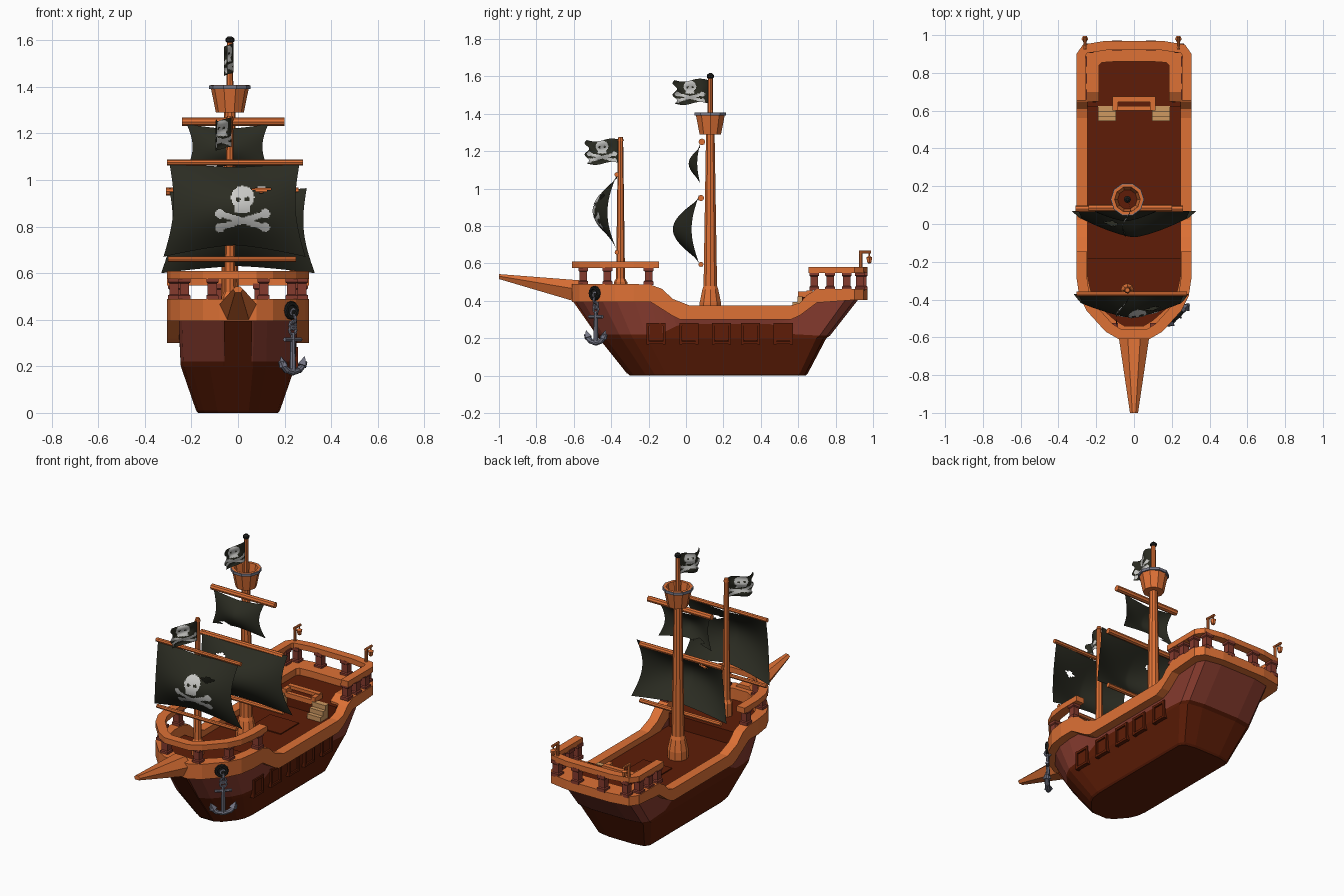
import bpy, bmesh
from math import sin, cos, pi
from mathutils import Vector

cube = bpy.data.objects.get("Cube")
if cube:
    bpy.data.objects.remove(cube)


def material(name, rgb):
    m = bpy.data.materials.new(name)
    m.use_nodes = True
    m.diffuse_color = (*rgb, 1)
    m.node_tree.nodes["Principled BSDF"].inputs["Base Color"].default_value = (*rgb, 1)
    return m


ORANGE = material("orange wood", (.73, .165, .036))
DARK = material("dark wood", (.112, .012, .002))
RED = material("red wood", (.235, .043, .027))
CLOTH = material("sail cloth", (.024, .025, .016))
BONE = material("bone white", (.6, .6, .58))
BLACK = material("black iron", (.012, .012, .011))
SLATE = material("slate metal", (.18, .185, .24))
TAN = material("pale wood", (.62, .32, .12))


def build(name, verts, faces, mats, index=None, smooth=False):
    me = bpy.data.meshes.new(name)
    me.from_pydata([tuple(v) for v in verts], [], faces)
    for m in mats:
        me.materials.append(m)
    if index:
        me.polygons.foreach_set("material_index", index)
    bm = bmesh.new()
    bm.from_mesh(me)
    bmesh.ops.delete(bm, geom=[v for v in bm.verts if not v.link_faces], context='VERTS')
    bmesh.ops.recalc_face_normals(bm, faces=bm.faces)
    for f in bm.faces:
        f.smooth = smooth
    bm.to_mesh(me)
    bm.free()
    ob = bpy.data.objects.new(name, me)
    bpy.context.scene.collection.objects.link(ob)


def loft(name, rings, mat, caps=(True, True), closed=False):
    n, k = len(rings[0]), len(rings)
    faces = []
    for r in range(k if closed else k - 1):
        a, b = r * n, (r + 1) % k * n
        faces += [(a + i, a + (i + 1) % n, b + (i + 1) % n, b + i) for i in range(n)]
    if not closed and caps[0]:
        faces.append(tuple(range(n)))
    if not closed and caps[1]:
        faces.append(tuple(range((k - 1) * n, k * n)))
    build(name, [p for r in rings for p in r], faces, [mat])


def circle(c, axis, r, n=8):
    q = Vector(axis).to_track_quat('Z', 'Y')
    return [Vector(c) + q @ Vector((r * cos(2 * pi * i / n), r * sin(2 * pi * i / n), 0)) for i in range(n)]


def rod(name, p, q, r0, mat, r1=None, n=8):
    axis = Vector(q) - Vector(p)
    loft(name, [circle(p, axis, r0, n), circle(q, axis, r0 if r1 is None else r1, n)], mat)


def turned(name, x, y, profile, mat, n=10):
    loft(name, [circle((x, y, z), (0, 0, 1), r, n) for r, z in profile], mat)


def box(name, x0, x1, y0, y1, z0, z1, mat):
    loft(name, [[(x0, y0, z), (x1, y0, z), (x1, y1, z), (x0, y1, z)] for z in (z0, z1)], mat)


def torus(name, c, axis, R, r, mat, n=12):
    q = Vector(axis).to_track_quat('Z', 'Y')
    rings = []
    for i in range(n):
        d = Vector((cos(2 * pi * i / n), sin(2 * pi * i / n), 0))
        rings.append([Vector(c) + q @ (d * (R + r * cos(a * pi / 3)) + Vector((0, 0, r * sin(a * pi / 3))))
                      for a in range(6)])
    loft(name, rings, mat, closed=True)


def interp(table, y):
    if y <= table[0][0]:
        return table[0][1]
    for (a, za), (b, zb) in zip(table, table[1:]):
        if y <= b:
            return za + (zb - za) * (y - a) / (b - a)
    return table[-1][1]


# Plan stations from bow to stern: outer x, y, inner x, y
stations = [(.08, -.61, .05, -.54), (.15, -.57, .1, -.51), (.25, -.46, .19, -.43), (.29, -.38, .23, -.35)]
stations += [(.305, y, .245, y) for y in (-.28, -.19, -.13, -.07, -.03, .02, .56, .61, .645)]
stations += [(.305, y, .185, y) for y in (.65, .7)]
stations += [(.305, .9, .185, .84), (.27, .95, .17, .855), (.15, .97, .1, .86)]
outline = stations + [(-a, b, -c, d) for a, b, c, d in reversed(stations)]


def top(y):
    return interp([(-.2, .49), (-.13, .465), (-.07, .41), (.02, .375), (.56, .375), (.61, .39), (.645, .43), (.7, .463)], y)


def under(y):
    return interp([(-.19, .395), (-.04, .3), (.58, .3), (.72, .405)], y)


# Hull
def level(width, y0, y1, z):
    return [(a * width, y0 + (b + .61) / 1.58 * (y1 - y0), z(b)) for a, b, _, _ in outline]


bottom = level(.59, -.31, .65, lambda y: .01)
keel = level(.56, -.3, .64, lambda y: 0)
knuckle = level(.805, -.46, .75, lambda y: .2)
band = level(.81, -.475, .77, lambda y: .22 + .6 * (.395 - under(y)))
sheer = level(.835, -.6, .935, lambda y: under(y) + .02)
loft("lower_hull", [keel, bottom, knuckle, band], DARK, (True, False))
loft("upper_hull", [band, sheer], RED, (False, False))
loft("gunwale", [[(a, b, under(b)), (a, b, top(b)), (c, d, top(b)), (c, d, under(b))] for a, b, c, d in outline],
     ORANGE, closed=True)

# Dark stem down the bow
loft("stem", [[(-w, y, z), (w, y, z), (w, y + .03, z), (-w, y + .03, z)]
              for w, y, z in ((.046, -.316, .012), (.058, -.466, .2), (.06, -.606, .4))], DARK)

# Decks
DECK = .338
box("main_deck", -.25, .25, -.2, .64, DECK - .015, DECK, DARK)
box("quarter_deck", -.2, .2, .62, .87, .405, .42, DARK)
box("aft_bulkhead", -.245, .245, .62, .645, DECK - .01, .42, DARK)
box("fore_bulkhead", -.245, .245, -.2, -.18, DECK - .01, .42, DARK)
fore = [(c, d) for _, _, c, d in outline if d < -.18]
loft("fore_deck", [[(x, y, z) for x, y in fore] for z in (.4, .42)], DARK)
box("hatch", -.1, .1, .28, .46, DECK, DECK + .006, DARK)

# Bowsprit
section = [(.085, .46), (.035, .51), (-.035, .51), (-.085, .46), (-.05, .39), (.05, .39)]
loft("bowsprit", [[(x, -.57, z) for x, z in section],
                  [(x * .25, -1, .53 + (z - .45) * .22) for x, z in section]], ORANGE)


# Railings with posts
def railing(name, path, z0, z1, w, cy):
    path = path + [(-x, y) for x, y in reversed(path)]
    rings = []
    for i, p in enumerate(path):
        a, b = Vector(path[max(i - 1, 0)]), Vector(path[min(i + 1, len(path) - 1)])
        n = Vector((a.y - b.y, b.x - a.x)).normalized()
        p = Vector(p)
        if n.dot(Vector((0, cy)) - p) < 0:
            n = -n
        q = p + n * w
        rings.append([(*p, z0), (*p, z1), (*q, z1), (*q, z0)])
    loft(name, rings, ORANGE)


def post(x, y, z0, z1):
    h = z1 - z0
    loft("rail_post", [[(x + sx * r, y + sy * r, z0 + t * h) for sx, sy in ((-1, -1), (1, -1), (1, 1), (-1, 1))]
                       for r, t in ((.026, 0), (.026, .2), (.02, .25), (.02, .75), (.026, .8), (.026, 1))], RED)


railing("bow_railing", [(.305, -.145), (.305, -.28)] + [s[:2] for s in reversed(stations[:4])], .575, .61, .055, -.2)
railing("stern_railing", [(.305, .655)] + [s[:2] for s in stations if s[1] > .69], .548, .582, .05, .75)
for s in (1, -1):
    for x, y in ((.11, -.55), (.23, -.42), (.275, -.2)):
        post(s * x, y, .485, .58)
    for x, y in ((.275, .685), (.275, .77), (.275, .86), (.24, .93), (.09, .945)):
        post(s * x, y, .455, .555)

# Stairs and low balustrade on the aft bulkhead
for s in (1, -1):
    for i in range(3):
        z = DECK + i * .028
        box("stair_step", s * .143 - .047, s * .143 + .047, .545 + i * .025, .626, z, z + .029, TAN)
    box("balustrade_post", s * .1 - .014, s * .1 + .014, .6, .675, .41, .45, ORANGE)
box("balustrade_rail", -.11, .11, .645, .675, .435, .455, ORANGE)
box("balustrade_sill", -.09, .09, .6, .625, .4, .43, ORANGE)

# Gun ports on the left side
for y in (-.16, .015, .19, .345, .52):
    box("port_lid", .225, .25, y - .035, y + .035, .185, .265, DARK)
    for d in (-.044, .044):
        box("port_side", .225, .258, y + d - .007, y + d + .007, .168, .282, DARK)
        box("port_edge", .225, .258, y - .05, y + .05, .225 + d * 1.1 - .007, .225 + d * 1.1 + .007, DARK)

# Masts and crow's nest
MX, MY, FY = -.035, .13, -.35
turned("main_mast", MX, MY, [(.06, DECK), (.06, .39), (.045, .46), (.038, .48), (.024, 1.3)], ORANGE)
turned("top_mast", MX, MY, [(.016, 1.28), (.013, 1.59)], ORANGE, 8)
turned("mast_ball", MX, MY, [(.008, 1.585), (.019, 1.595), (.019, 1.607), (.008, 1.617)], BLACK, 8)
turned("crows_nest", MX, MY, [(.06, 1.29), (.084, 1.407), (.068, 1.407), (.052, 1.31)], ORANGE)
turned("nest_floor", MX, MY, [(.052, 1.312), (.052, 1.318)], DARK)
loft("nest_band", [circle((MX, MY, z), (0, 0, 1), r, 10) for r, z in
                   ((.089, 1.39), (.089, 1.406), (.08, 1.406), (.08, 1.39))], SLATE, closed=True)
turned("fore_mast", MX, FY, [(.036, .41), (.036, .5), (.024, .52), (.014, 1.26)], ORANGE, 8)
turned("fore_mast_cap", MX, FY, [(.018, 1.255), (.012, 1.275)], ORANGE, 8)
for x0, x1, y, z, r in ((-.24, .2, .085, 1.25, .018), (-.31, .26, .08, .95, .017), (-.3, .26, .08, .595, .014),
                        (-.305, .28, FY - .02, 1.075, .013), (-.3, .25, FY - .02, .66, .012)):
    rod("yard", (x0, y, z), (x1, y, z), r, ORANGE)


# Painted skull and crossed bones, as a rule on local coordinates
def emblem(a, b):
    a = abs(a)
    eye = (a - .18) ** 2 + (b - .38) ** 2 < .008
    head = (a / .45) ** 2 + ((b - .45) / .45) ** 2 < 1 or (a < .3 and -.14 < b < .2)
    bones = a < .9 and abs(abs(b + .45) - .3 * a) < .12
    knob = (a - .88) ** 2 + (abs(b + .45) - .27) ** 2 < .035
    return (head and not eye) or bones or knob


def sheet(name, f, nu, nv, mats, skip=None, mark=None):
    verts = [f(i / nu, j / nv) for j in range(nv + 1) for i in range(nu + 1)]
    faces, index = [], []
    for j in range(nv):
        for i in range(nu):
            c = f((i + .5) / nu, (j + .5) / nv)
            if skip and skip(c):
                continue
            k = j * (nu + 1) + i
            faces.append((k, k + 1, k + nu + 2, k + nu + 1))
            index.append(int(bool(mark and mark(c))))
    build(name, verts, faces, mats, index, True)


# Sails, each with a torn hole; returns the surface for painting
def sail(name, cx, y0, z0, z1, wb, wt, edge, mid, arch, hx, hz):
    def f(u, v):
        u = 2 * u - 1
        w = wb + (wt - wb) * v - .03 * sin(pi * v)
        full = 1 - abs(u) ** 1.4
        z = z0 + (z1 - z0) * v + full * (arch * (1 - v) - .02 * v)
        return Vector((cx + u * w, y0 - sin(pi * v) * (edge + (mid - edge) * full) - .02 * full * (1 - v), z))
    sheet(name, f, 64, 48, [CLOTH], lambda c: abs(c.x - hx) / .04 + abs(c.z - hz) / .016 < 1)
    return f


fore_sail = sail("fore_sail", -.015, FY - .02, .67, 1.075, .305, .28, .05, .115, .05, .1, .96)
sail("main_sail", 0, .07, .6, .965, .33, .295, .04, .13, .03, -.12, .88)
sail("upper_sail", -.045, .075, 1.03, 1.24, .185, .175, .015, .05, .03, -.13, 1.06)
sheet("sail_emblem", lambda u, v: fore_sail(u, v) - Vector((0, .004, 0)), 96, 72, [BONE],
      lambda c: not emblem((c.x - .02) / .11, (c.z - .875) / .11))


# Flags with a ragged fly end
def flag(name, y0, z0, h, length, tilt):
    def f(u, v):
        rag = .012 * sin(v * 4 * pi) * u
        return Vector((MX + tilt * u + .018 * sin(2 * pi * u), y0 - length * u + rag,
                       z0 + h * v + .008 * sin(2 * pi * u)))
    cy, cz = y0 - length * .55, z0 + h * .5
    sheet(name, f, 48, 36, [CLOTH, BONE], None, lambda c: emblem((c.y - cy) / .076, (c.z - cz) / .066))


flag("main_flag", MY - .01, 1.455, .125, .18, -.01)
flag("fore_flag", FY, 1.135, .125, .18, -.055)

# Stern lanterns
for x in (-.26, .235):
    rod("lantern_post", (x, .935, .57), (x, .935, .665), .009, ORANGE)
    rod("lantern_arm", (x, .925, .66), (x, .99, .66), .008, ORANGE)
    turned("lantern", x, .98, [(.004, .655), (.004, .64), (.018, .632), (.012, .605), (.006, .6)], ORANGE, 6)

# Anchor, its chain and the hawse plate
A = Vector((.235, -.482, 0))
T, N, Z = Vector((.7, .71, 0)), Vector((.66, -.75, 0)), Vector((0, 0, 1))
rod("hawse_plate", (.195, -.452, .44), (.231, -.493, .44), .04, BLACK, n=12)
torus("hawse_ring", (.229, -.49, .44), N, .03, .011, BLACK)
for i in range(3):
    torus("chain_link", A + Z * (.43 - i * .027), T if i % 2 else N, .017, .007, SLATE, 8)
torus("anchor_ring", A + Z * .355, N, .018, .007, SLATE)
rod("anchor_shank", A + Z * .18, A + Z * .345, .014, SLATE, .01)
rod("anchor_stock", A + Z * .315 - T * .05, A + Z * .315 + T * .05, .009, SLATE)
for s in (1, -1):
    pts = [A + T * s * .075 * sin(t) + Z * (.235 - .06 * cos(t)) for t in (0, .5, 1, 1.35)]
    for p, q in zip(pts, pts[1:]):
        rod("anchor_arm", p, q, .015, SLATE, .012)
    rod("anchor_fluke", pts[2] - T * s * .006, pts[3] + Z * .02, .026, SLATE, .002, 4)
